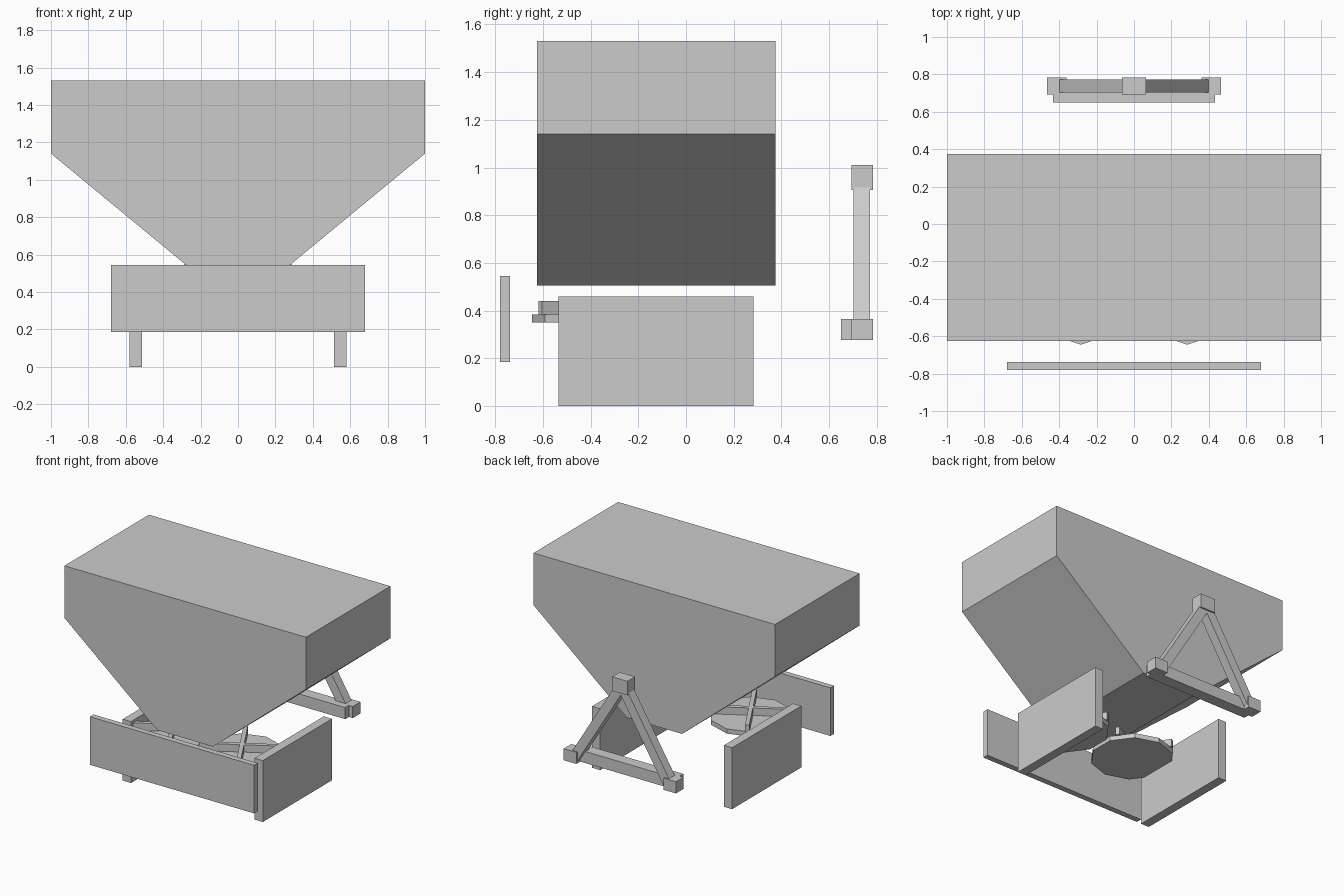
import bpy, bmesh, math
from mathutils import Vector

if "Cube" in bpy.data.objects:
    bpy.data.objects.remove(bpy.data.objects["Cube"])


def finish(name, bm):
    bmesh.ops.recalc_face_normals(bm, faces=bm.faces)
    mesh = bpy.data.meshes.new(name)
    bm.to_mesh(mesh)
    bm.free()
    ob = bpy.data.objects.new(name, mesh)
    bpy.context.collection.objects.link(ob)
    return ob


def box(name, lo, hi):
    """Box between two opposite corners."""
    lo, hi = Vector(lo), Vector(hi)
    bm = bmesh.new()
    bmesh.ops.create_cube(bm, size=1)
    bmesh.ops.scale(bm, vec=hi - lo, verts=bm.verts)
    bmesh.ops.translate(bm, vec=(lo + hi) / 2, verts=bm.verts)
    return finish(name, bm)


def extruded_profile(name, points, y0, y1):
    """Profile in x/z pulled along y."""
    bm = bmesh.new()
    face = bm.faces.new([bm.verts.new((x, y0, z)) for x, z in points])
    new = bmesh.ops.extrude_face_region(bm, geom=[face])["geom"]
    moved = [v for v in new if isinstance(v, bmesh.types.BMVert)]
    bmesh.ops.translate(bm, vec=(0, y1 - y0, 0), verts=moved)
    return finish(name, bm)


def centred_box(name, size, location, rotation):
    ob = box(name, [-s / 2 for s in size], [s / 2 for s in size])
    ob.location = location
    ob.rotation_euler = rotation
    return ob


# Hopper with funnel-shaped sides
extruded_profile("hopper", [(-1, 1.53), (1, 1.53), (1, 1.14),
                            (0.23, 0.505), (-0.23, 0.505), (-1, 1.14)],
                 -0.625, 0.375)

# Front deflector
box("front_deflector", (-0.68, -0.78, 0.185), (0.68, -0.737, 0.545))

for side, s in (("left", -1), ("right", 1)):
    # Side guard plate
    x0, x1 = sorted((s * 0.512, s * 0.58))
    box(side + "_guard", (x0, -0.535, 0), (x1, 0.283, 0.46))

    # Ten-sided spinning disc, corner facing forward
    cx, cy, n = s * 0.285, -0.36, 10
    bm = bmesh.new()
    ring = [(0.285 * math.sin(2 * math.pi * i / n),
             0.285 * math.cos(2 * math.pi * i / n)) for i in range(n)]
    face = bm.faces.new([bm.verts.new((cx + x, cy + y, 0.35)) for x, y in ring])
    new = bmesh.ops.extrude_face_region(bm, geom=[face])["geom"]
    bmesh.ops.translate(bm, vec=(0, 0, 0.035),
                        verts=[v for v in new if isinstance(v, bmesh.types.BMVert)])
    finish(side + "_spinner_disc", bm)

    # Crossed throwing vanes
    for k in range(2):
        centred_box(f"{side}_vane_{k + 1}", (0.58, 0.03, 0.058), (cx, cy, 0.411),
                    (0, 0, math.radians(30 + 90 * k)))

    # Lower hitch block
    x0, x1 = sorted((s * 0.36, s * 0.465))
    box(side + "_hitch_block", (x0, 0.693, 0.278), (x1, 0.783, 0.365))

    # Sloping hitch strut
    top, foot = Vector((0, 0.737, 0.952)), Vector((s * 0.386, 0.737, 0.32))
    d = top - foot
    centred_box(side + "_hitch_strut", (0.07, 0.07, d.length), (top + foot) / 2,
                (0, math.atan2(d.x, d.z), 0))

# Lower hitch bar and top hitch block
box("hitch_bar", (-0.433, 0.65, 0.278), (0.433, 0.737, 0.365))
box("top_hitch_block", (-0.063, 0.693, 0.905), (0.063, 0.783, 1.01))
